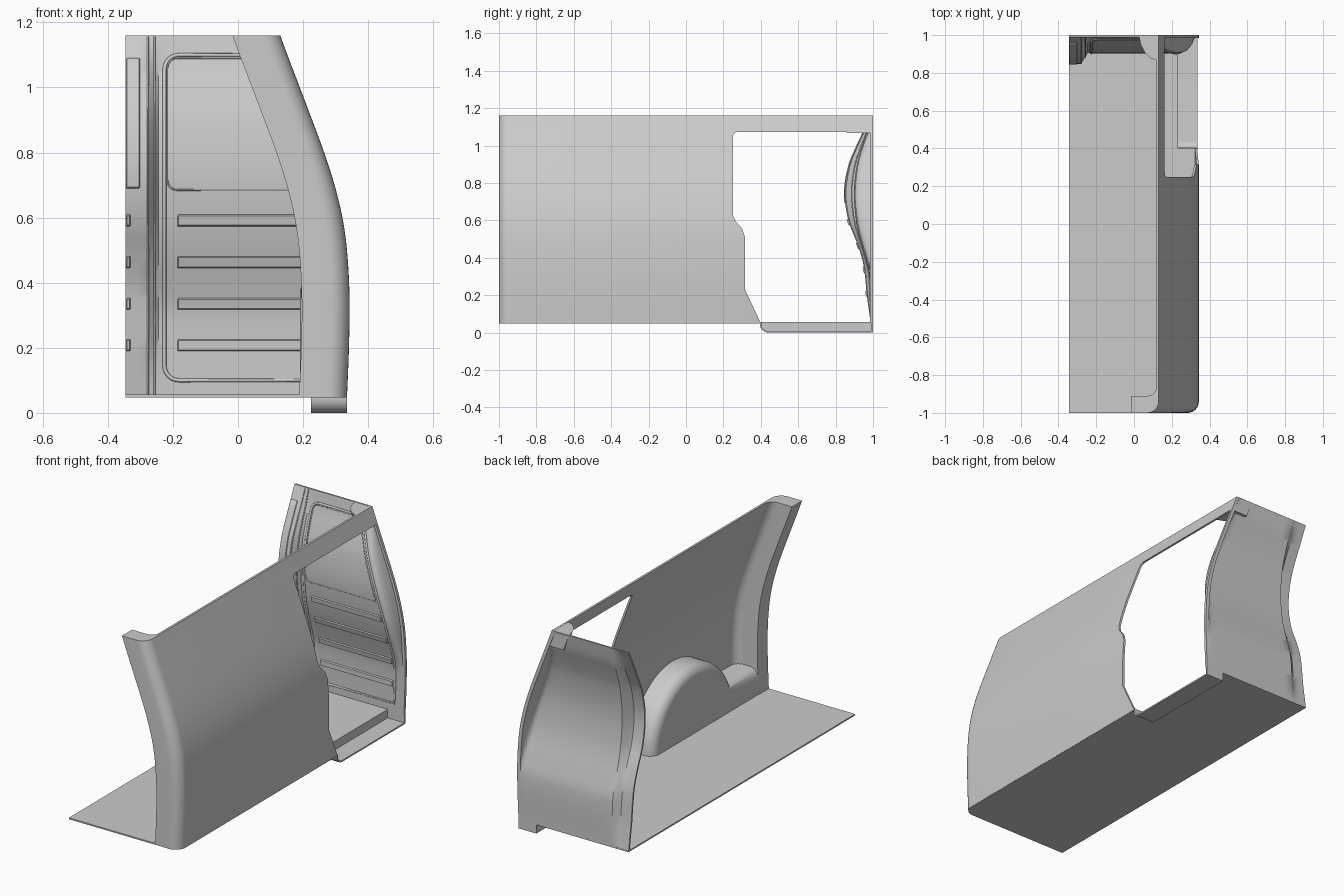
import bpy, bmesh
from math import sin, cos, pi, asin

if "Cube" in bpy.data.objects:
    bpy.data.objects.remove(bpy.data.objects["Cube"])

# ---------- helpers ----------
def interp(tab, t):
    """Smooth curve through (t, value) points."""
    n = len(tab)
    t = min(max(t, tab[0][0]), tab[-1][0])
    i = max(k for k in range(n - 1) if tab[k][0] <= t)
    def slope(k):
        a, b = tab[max(k - 1, 0)], tab[min(k + 1, n - 1)]
        return (b[1] - a[1]) / (b[0] - a[0])
    (t0, v0), (t1, v1) = tab[i], tab[i + 1]
    h = t1 - t0
    u = (t - t0) / h
    return ((2*u**3 - 3*u**2 + 1) * v0 + (u**3 - 2*u**2 + u) * h * slope(i)
            + (3*u**2 - 2*u**3) * v1 + (u**3 - u**2) * h * slope(i + 1))

def loft(name, rings):
    """Closed solid through a list of equal-length rings."""
    bm = bmesh.new()
    rows = [[bm.verts.new(p) for p in r] for r in rings]
    n = len(rows[0])
    for a, b in zip(rows, rows[1:]):
        for i in range(n):
            j = (i + 1) % n
            bm.faces.new((a[i], a[j], b[j], b[i]))
    bm.faces.new(rows[0][::-1])
    bm.faces.new(rows[-1])
    bmesh.ops.recalc_face_normals(bm, faces=bm.faces)
    me = bpy.data.meshes.new(name)
    bm.to_mesh(me)
    bm.free()
    ob = bpy.data.objects.new(name, me)
    bpy.context.collection.objects.link(ob)
    return ob

def prism_x(name, yz, x0, x1):
    return loft(name, [[(x, y, z) for y, z in yz] for x in (x0, x1)])

def prism_z(name, xy, z0, z1):
    return loft(name, [[(x, y, z) for x, y in xy] for z in (z0, z1)])

def arc(cx, cy, r, a0, a1, n=8):
    return [(cx + r * cos(a0 + (a1 - a0) * i / n), cy + r * sin(a0 + (a1 - a0) * i / n))
            for i in range(n + 1)]

def smooth(ob):
    bpy.ops.object.select_all(action='DESELECT')
    ob.select_set(True)
    bpy.context.view_layer.objects.active = ob
    bpy.ops.object.shade_smooth_by_angle(angle=0.6)

def steps(a, b, n):
    return [a + (b - a) * i / n for i in range(n + 1)]

# ---------- governing curves ----------
LEFT, BOT, TOP = -0.345, 0.05, 1.16
SIDE = [(.05, .335), (.2, .341), (.35, .343), (.5, .335), (.6, .321), (.7, .297),
        (.8, .265), (.9, .228), (1.0, .19), (1.1, .152), (1.16, .13)]
MAIN = [(.05, 0), (.3, .002), (.4, .025), (.5, .054), (.6, .075), (.75, .086),
        (.9, .07), (1.0, .042), (1.07, .018), (1.16, 0)]
EDGE = [(.05, 0), (.2, .022), (.37, .042), (.47, .072), (.6, .122), (.75, .142),
        (.9, .117), (1.0, .075), (1.07, .042), (1.16, 0)]

def side(z):
    return interp(SIDE, z)

def surf(x, z):
    """Inner face of the bulkhead."""
    m, e = interp(MAIN, z), interp(EDGE, z)
    k = min(max((x + .28) / .035, 0), 1)
    d = e + (m - e) * k
    w = min(max((side(z) - .02 - x) / .03, 0), 1)
    return .99 - d * (1 - (1 - w) ** 2) ** .5

# ---------- side wall with front corner post ----------
section = ([(0, 1)] + arc(-.06, -.94, .06, 0, -pi / 2)
           + [(-.147, -1), (-.147, -.91)]
           + arc(-.06, -.862, .048, -pi / 2, 0) + [(-.012, 1)])
wall = loft("side_wall", [[(side(z) + o, y, z) for o, y in section]
                          for z in steps(BOT, TOP, 36)])

# ---------- doorway cut through the wall ----------
door = ([(.40, -.1), (.40, .05), (.315, .23), (.315, .51), (.30, .555), (.265, .595), (.25, .63)]
        + arc(.275, 1.047, .025, pi, pi / 2, 5) + [(.985, 1.072), (.985, -.1)])
cutter = prism_x("doorway_cutter", door, 0, .5)
cutter.hide_render = True
mod = wall.modifiers.new("doorway", 'BOOLEAN')
mod.operation, mod.solver, mod.object = 'DIFFERENCE', 'EXACT', cutter
bpy.context.view_layer.objects.active = wall
bpy.ops.object.modifier_apply(modifier=mod.name)
bpy.data.objects.remove(cutter)
smooth(wall)

# ---------- bulging rear bulkhead ----------
rings = []
for z in steps(BOT, TOP, 44):
    p = side(z)
    xs = [LEFT, -.31, -.28, -.27, -.255, -.245, -.2] + steps(-.15, p - .08, 4)
    xs += [p - o for o in (.05, .04, .032, .026, .022, .02, .004)]
    front = [(x, surf(x, z), z) for x in xs]
    rings.append(front + [(x, y + .01, z) for x, y, z in reversed(front)])
smooth(loft("rear_bulkhead", rings))

# pressed ribs and pads that follow the bulkhead
def rib(name, x0, inset, z0, z1, h, x1=None, n=4):
    rr = []
    zs = [z0] + steps(z0 + .004, z1 - .004, n) + [z1]
    for i, z in enumerate(zs):
        b = x1 if x1 is not None else side(z) - inset
        t = 0 if i in (0, len(zs) - 1) else h
        rr.append([(x0, surf(x0, z) + .002, z), (x0 + .004, surf(x0 + .004, z) - t, z),
                   (b - .004, surf(b - .004, z) - t, z), (b, surf(b, z) + .002, z)])
    smooth(loft(name, rr))

for i, z in enumerate((.19, .317, .445, .573)):
    rib(f"main_rib_{i}", -.187, .075, z, z + .036, .007)
    rib(f"edge_rib_{i}", LEFT, 0, z, z + .036, .007, x1=-.329)
rib("edge_pad", LEFT, 0, .69, 1.09, .004, x1=-.30, n=14)

# raised beads outlining the panels
def bead(name, pts, r, closed=True):
    cu = bpy.data.curves.new(name, 'CURVE')
    cu.dimensions = '3D'
    cu.bevel_depth, cu.bevel_resolution = r, 2
    sp = cu.splines.new('POLY')
    sp.points.add(len(pts) - 1)
    for q, (x, z) in zip(sp.points, pts):
        q.co = (x, surf(x, z), z, 1)
    sp.use_cyclic_u = closed
    bpy.context.collection.objects.link(bpy.data.objects.new(name, cu))

def panel(x0, inset, z0, z1, r):
    pts = arc(x0 + r, z0 + r, r, 1.5 * pi, pi, 6)
    pts += [(x0, z) for z in steps(z0 + r, z1 - r, 24)[1:-1]]
    pts += arc(x0 + r, z1 - r, r, pi, pi / 2, 6)
    pts += [(side(z) - inset, z) for z in steps(z1, z0, 28)]
    return pts

bead("main_panel_bead", panel(-.226, .065, .1, 1.1, .045), .006)
bead("upper_panel_bead", panel(-.217, .085, .685, 1.09, .03), .0025)
for x in (-.277, -.257):
    bead("vertical_seam", [(x, z) for z in steps(BOT, TOP - .003, 40)], .003, False)

# ---------- corner gusset above the doorway ----------
g = [(-.105, .998), (-.095, .95), (-.075, .91), (-.045, .88), (-.004, .862), (-.004, .998)]
loft("corner_gusset", [[(side(z) + o, y, z) for o, y in g] for z in (1.068, 1.159)])

# ---------- wheel arch with ledge running to the post ----------
rings, R, F = [], .37, .055
for i in range(9):
    t = i / 8 * pi / 2
    d = F * (1 - sin(t))
    r, zl = R - d, .20 - d
    a = pi - asin((zl - BOT) / r)
    yz = arc(-.35, BOT, r, 0, a, 32) + [(-.93, zl), (-.93, BOT)]
    rings.append([(.19 + F * (1 - cos(t)), y, z) for y, z in yz])
rings.append([(.328, y, z) for _, y, z in rings[-1]])
smooth(loft("wheel_arch", rings))

# ---------- floor with step cut-out ----------
prism_z("floor", [(LEFT, -1)] + arc(.274, -.94, .06, -pi / 2, 0)
        + [(.334, .4), (.23, .4), (.23, 1), (LEFT, 1)], .048, .056)

# ---------- entry step: tread, riser and end plate ----------
outer = [(.395, .056)] + arc(.44, .045, .045, pi, 1.5 * pi)
inner = [(.403, .056)] + arc(.44, .045, .037, pi, 1.5 * pi)
smooth(prism_x("step_tread", outer + [(1, 0), (1, .008)] + inner[::-1], .225, .335))
prism_x("step_riser", outer + [(1, 0), (1, .056)], .225, .232)
prism_x("step_end_plate", [(.99, 0), (1, 0), (1, .056), (.99, .056)], .225, .335)
